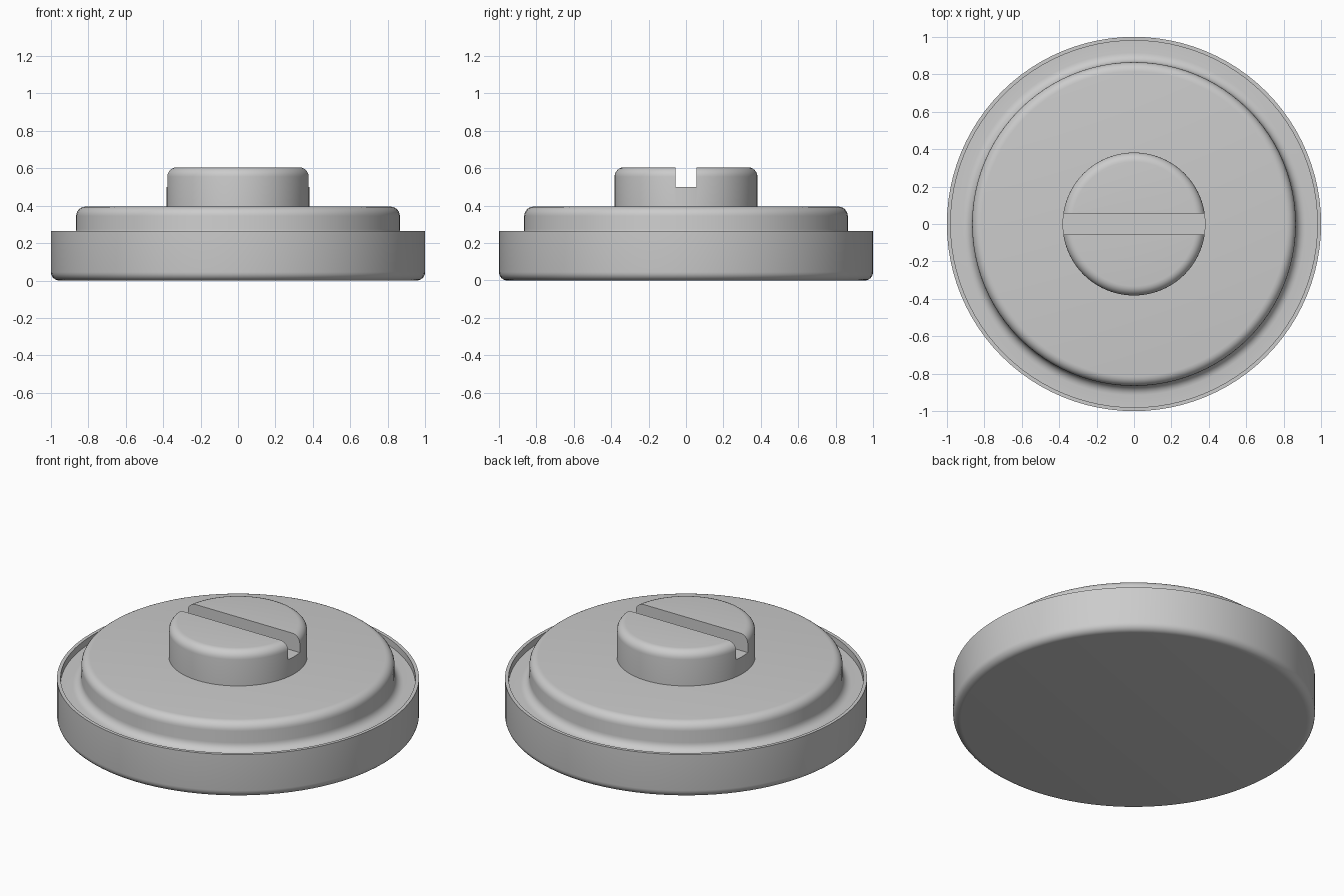
import bpy, bmesh
from math import sin, cos, pi, radians
from mathutils import Vector

SEGMENTS = 96

default = bpy.data.objects.get("Cube")
if default:
    bpy.data.objects.remove(default, do_unlink=True)

# Single plain grey finish
grey = bpy.data.materials.new("plain_grey")
grey.use_nodes = True
colour = (0.6, 0.6, 0.6, 1)
grey.diffuse_color = colour
grey.node_tree.nodes["Principled BSDF"].inputs["Base Color"].default_value = colour


def arc(r, z, radius, start, end, steps=6):
    """Profile points of a fillet centred at (r, z), angles in degrees."""
    angles = [radians(start + (end - start) * i / steps) for i in range(steps + 1)]
    return [(r + radius * cos(a), z + radius * sin(a)) for a in angles]


def lathe(name, profile):
    """Revolve an (r, z) profile around the z axis."""
    bm = bmesh.new()
    verts = [bm.verts.new((r, 0, z)) for r, z in profile]
    edges = [bm.edges.new(pair) for pair in zip(verts, verts[1:])]
    bmesh.ops.spin(bm, geom=verts + edges, cent=(0, 0, 0), axis=(0, 0, 1),
                   angle=2 * pi, steps=SEGMENTS, use_merge=True)
    bmesh.ops.remove_doubles(bm, verts=bm.verts, dist=1e-4)
    bmesh.ops.recalc_face_normals(bm, faces=bm.faces)
    mesh = bpy.data.meshes.new(name)
    bm.to_mesh(mesh)
    bm.free()
    mesh.materials.append(grey)
    obj = bpy.data.objects.new(name, mesh)
    bpy.context.collection.objects.link(obj)
    return obj


def smooth(obj):
    bpy.ops.object.select_all(action="DESELECT")
    obj.select_set(True)
    bpy.context.view_layer.objects.active = obj
    bpy.ops.object.shade_smooth_by_angle(angle=radians(32))


# Dish with rounded foot, thin rim, filleted channel and raised step
base = lathe("base", [(0, 0)]
             + arc(0.955, 0.045, 0.045, -90, 0)
             + [(1, 0.265), (0.98, 0.265), (0.98, 0.225)]
             + arc(0.915, 0.275, 0.05, 270, 180)
             + arc(0.815, 0.345, 0.05, 0, 90)
             + [(0, 0.395)])

# Round knob with softened top edge
knob = lathe("knob", [(0, 0.38), (0.382, 0.38)]
             + arc(0.332, 0.555, 0.05, 0, 90)
             + [(0, 0.605)])

# Straight slot cut across the knob
bpy.ops.mesh.primitive_cube_add(size=1, location=(0, 0, 0.6))
cutter = bpy.context.object
cutter.name = "slot_cutter"
cutter.scale = Vector((1, 0.112, 0.2))
cutter.data.materials.append(grey)
cutter.hide_render = True

slot = knob.modifiers.new("slot", "BOOLEAN")
slot.operation = "DIFFERENCE"
slot.solver = "EXACT"
slot.object = cutter
bpy.ops.object.select_all(action="DESELECT")
knob.select_set(True)
bpy.context.view_layer.objects.active = knob
bpy.ops.object.modifier_apply(modifier=slot.name)
bpy.data.objects.remove(cutter, do_unlink=True)

for part in (base, knob):
    smooth(part)
